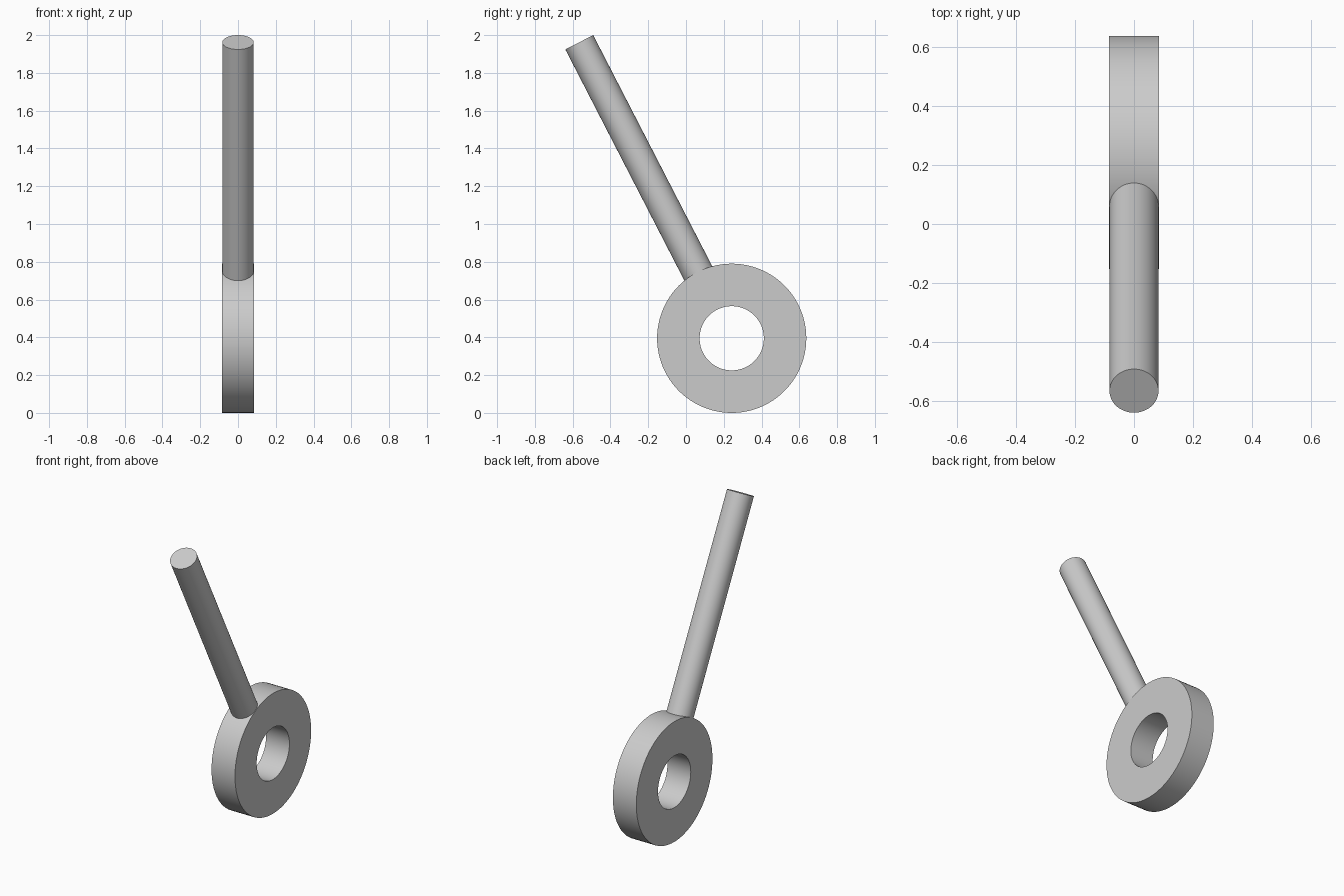
import bpy, bmesh, math
from mathutils import Vector

default = bpy.data.objects.get("Cube")
if default:
    bpy.data.objects.remove(default, do_unlink=True)

# Single light grey material
GREY = (0.6, 0.6, 0.6, 1)
grey = bpy.data.materials.new("light_grey")
grey.use_nodes = True
grey.diffuse_color = GREY
grey.node_tree.nodes["Principled BSDF"].inputs["Base Color"].default_value = GREY

RING_CENTRE = Vector((0, 0.242, 0.395))
ROD_TOP = Vector((0, -0.565, 1.962))
RING_RADIUS, HOLE_RADIUS, HALF_WIDTH = 0.395, 0.17, 0.085
ROD_RADIUS = 0.083


def finish(obj):
    """Apply the material and smooth shading with sharp rims."""
    obj.data.materials.clear()
    obj.data.materials.append(grey)
    bpy.ops.object.select_all(action="DESELECT")
    obj.select_set(True)
    bpy.context.view_layer.objects.active = obj
    bpy.ops.object.shade_smooth_by_angle(angle=math.radians(30))


# Ring: a rectangular section spun around the x axis
bm = bmesh.new()
section = [bm.verts.new((x, r, 0)) for x, r in (
    (-HALF_WIDTH, HOLE_RADIUS), (HALF_WIDTH, HOLE_RADIUS),
    (HALF_WIDTH, RING_RADIUS), (-HALF_WIDTH, RING_RADIUS))]
edges = [bm.edges.new((section[i], section[i - 1])) for i in range(4)]
bmesh.ops.spin(bm, geom=section + edges, cent=(0, 0, 0), axis=(1, 0, 0),
               angle=math.tau, steps=96, use_duplicate=False)
bmesh.ops.remove_doubles(bm, verts=bm.verts, dist=0.0001)
bmesh.ops.recalc_face_normals(bm, faces=bm.faces)
mesh = bpy.data.meshes.new("ring")
bm.to_mesh(mesh)
bm.free()
ring = bpy.data.objects.new("ring", mesh)
ring.location = RING_CENTRE
bpy.context.collection.objects.link(ring)
finish(ring)

# Rod: leans forward along a radius of the ring, its foot sunk into the rim
axis = (ROD_TOP - RING_CENTRE).normalized()
foot = RING_CENTRE + axis * (RING_RADIUS - 0.06)
bpy.ops.mesh.primitive_cylinder_add(
    vertices=64, radius=ROD_RADIUS, depth=(ROD_TOP - foot).length,
    location=(ROD_TOP + foot) / 2,
    rotation=axis.to_track_quat("Z", "Y").to_euler())
rod = bpy.context.object
rod.name = "rod"
finish(rod)
